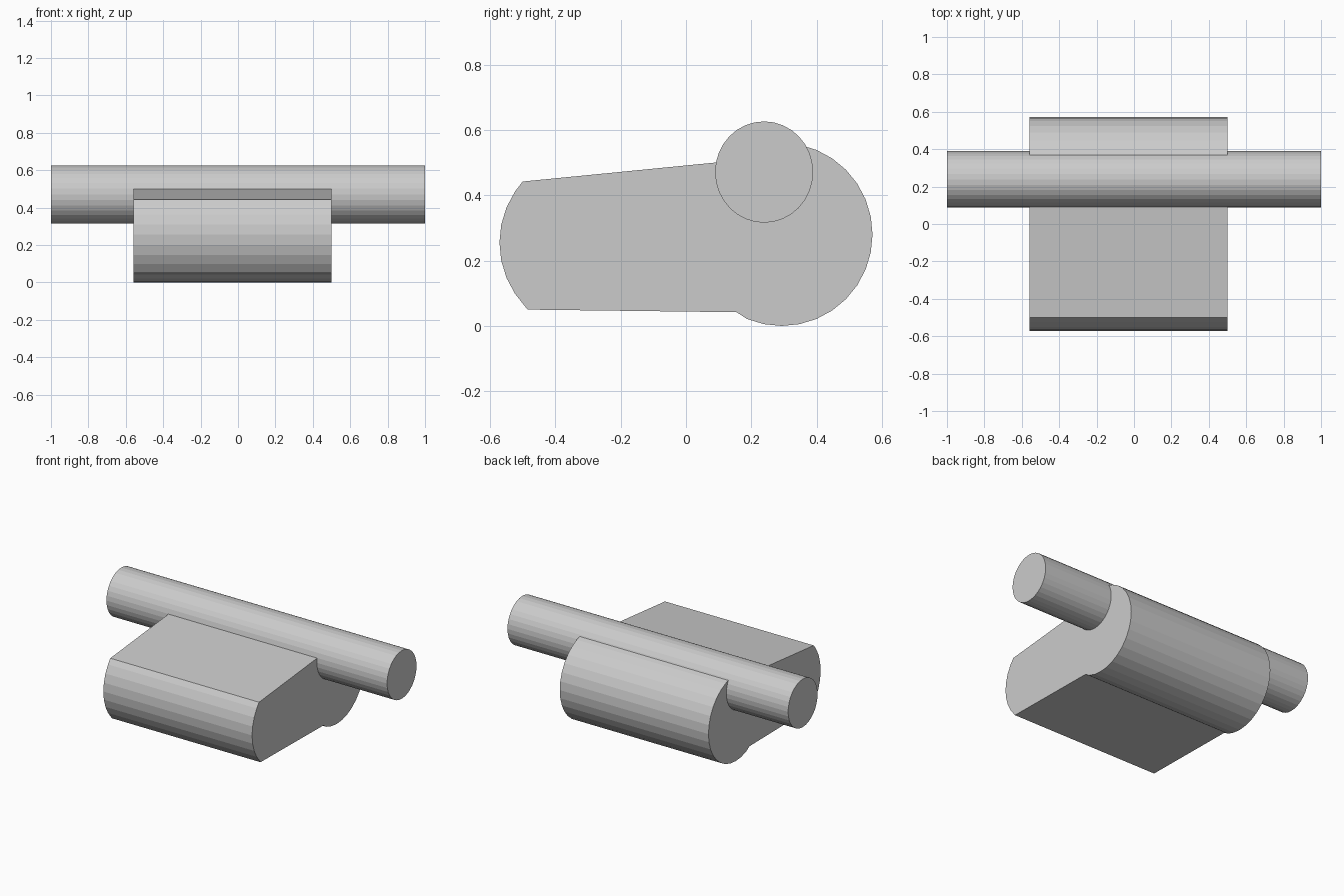
import bpy, bmesh
from math import sin, cos, radians

if "Cube" in bpy.data.objects:
    bpy.data.objects.remove(bpy.data.objects["Cube"])

STEP = 11.25  # 32-sided curves


def arc(cy, cz, ry, rz, first, last):
    """Points (y, z) at facet steps number first..last of an ellipse."""
    return [(cy + ry * cos(radians(STEP * i)), cz + rz * sin(radians(STEP * i)))
            for i in range(first, last + 1)]


def extrude_x(name, profile, x0, x1):
    """Extrude a closed side profile along x."""
    bm = bmesh.new()
    face = bm.faces.new([bm.verts.new((x0, y, z)) for y, z in profile])
    new = bmesh.ops.extrude_face_region(bm, geom=[face], use_keep_orig=True)["geom"]
    verts = [v for v in new if isinstance(v, bmesh.types.BMVert)]
    bmesh.ops.translate(bm, vec=(x1 - x0, 0, 0), verts=verts)
    bmesh.ops.recalc_face_normals(bm, faces=bm.faces)
    mesh = bpy.data.meshes.new(name)
    bm.to_mesh(mesh)
    bm.free()
    obj = bpy.data.objects.new(name, mesh)
    bpy.context.collection.objects.link(obj)
    return obj


# Body: large round rear lobe, tapering slab, rounded front
profile = [(0.155, 0.042)]
profile += arc(0.293, 0.28, 0.278, 0.28, 22, 42)
profile += [(0.14, 0.505), (-0.5, 0.442)]
profile += arc(-0.29, 0.255, 0.281, 0.281, 13, 19)
profile += [(-0.485, 0.05)]
extrude_x("body", profile, -0.56, 0.5)

# Long cross rod set into the top of the rear lobe
extrude_x("cross_rod", arc(0.239, 0.471, 0.15, 0.155, 0, 31), -1.0, 1.0)
